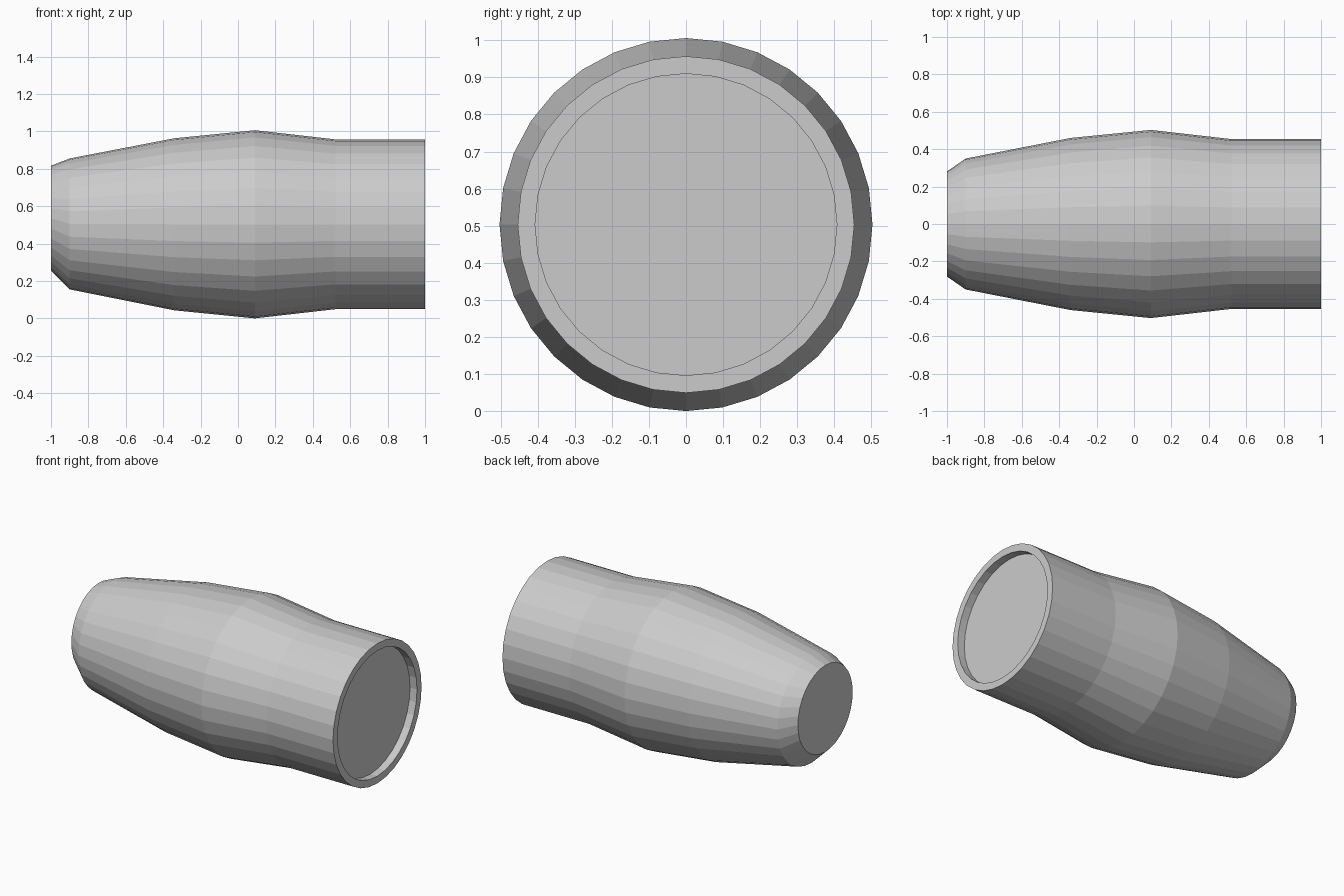
import bpy, bmesh
from math import cos, sin, tau

if "Cube" in bpy.data.objects:
    bpy.data.objects.remove(bpy.data.objects["Cube"])

SIDES = 32
CZ = 0.503

# Rings along the x axis: (x, radius, upward shift of the centre)
RINGS = [
    (-1.00, 0.281, 0.032),   # small end, slightly raised
    (-0.90, 0.350, 0.002),
    (-0.34, 0.460, 0.0),
    (0.09, 0.503, 0.0),      # widest point
    (0.52, 0.454, 0.0),
    (1.00, 0.454, 0.0),      # open rim
    (1.00, 0.407, 0.0),
    (0.95, 0.407, 0.0),      # recessed end plate
]


def loft(name, rings):
    bm = bmesh.new()
    loops = []
    for x, r, dz in rings:
        loops.append([bm.verts.new((x, r * sin(tau * i / SIDES),
                                    CZ + dz + r * cos(tau * i / SIDES)))
                      for i in range(SIDES)])
    # Side walls between neighbouring rings
    for a, b in zip(loops, loops[1:]):
        for i in range(SIDES):
            j = (i + 1) % SIDES
            bm.faces.new((a[i], a[j], b[j], b[i]))
    # Flat caps at both ends
    bm.faces.new(loops[0])
    bm.faces.new(loops[-1])
    bmesh.ops.recalc_face_normals(bm, faces=bm.faces)
    mesh = bpy.data.meshes.new(name)
    bm.to_mesh(mesh)
    bm.free()
    obj = bpy.data.objects.new(name, mesh)
    bpy.context.collection.objects.link(obj)
    return obj


loft("barrel_body", RINGS)
